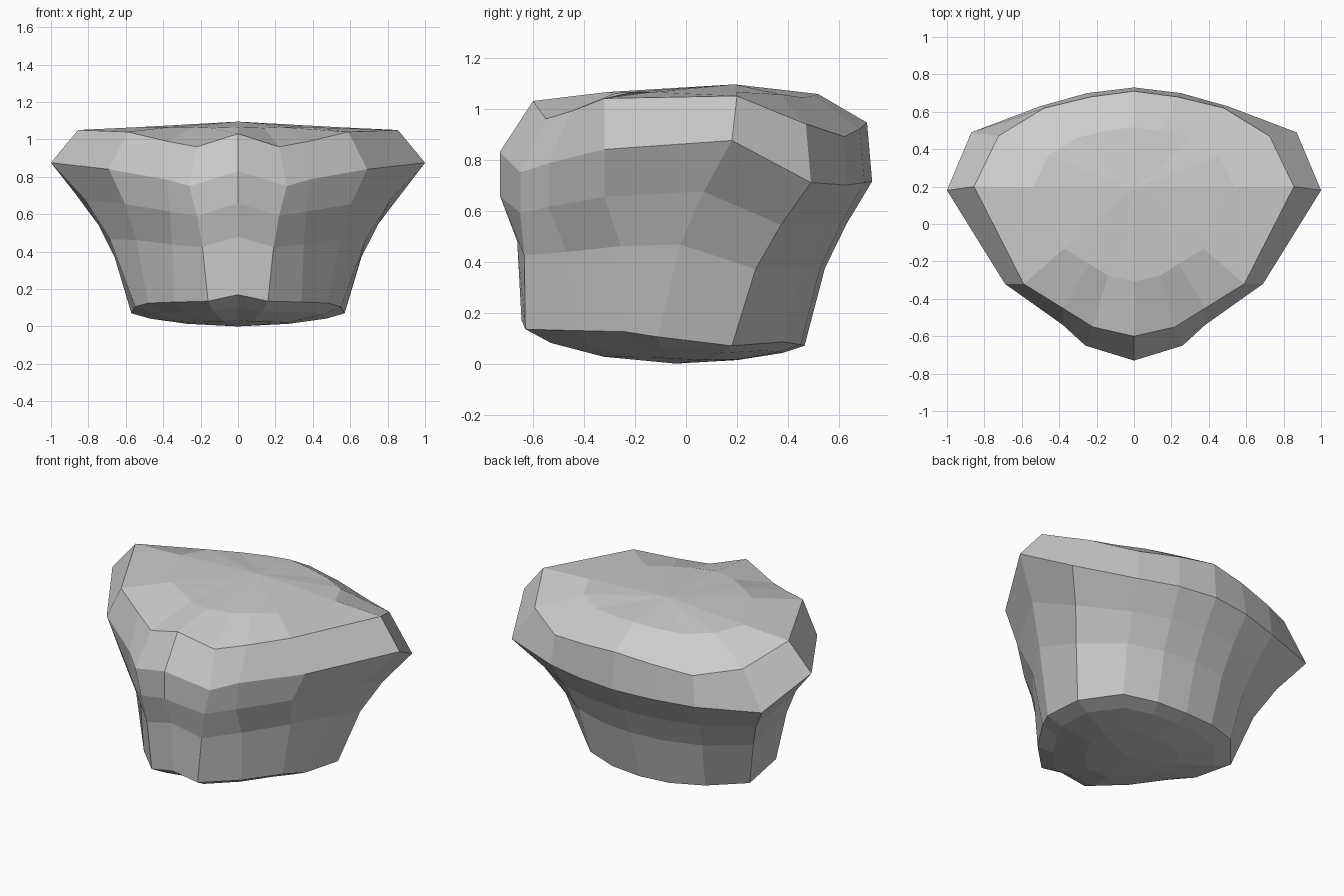
import bpy
import bmesh
from mathutils import Vector

default_cube = bpy.data.objects.get("Cube")
if default_cube:
    bpy.data.objects.remove(default_cube, do_unlink=True)


def make_material(name, value):
    material = bpy.data.materials.new(name)
    material.use_nodes = True
    colour = (value, value, value, 1)
    material.diffuse_color = colour
    material.node_tree.nodes["Principled BSDF"].inputs["Base Color"].default_value = colour
    return material


def cross_section(points):
    """Half outline, from the front centre round the left side to the back centre."""
    return [Vector(point) for point in points]


def full_outline(half):
    """Complete a half outline by mirroring its inner points across x."""
    mirrored = [Vector((-p.x, p.y, p.z)) for p in reversed(half[1:-1])]
    return half + mirrored


def blend_down(upper, lower, across, front_depth, back_depth, down):
    """Section between the shoulder and the base; the front holds its bulge longer."""
    section = []
    for high, low in zip(upper, lower):
        depth = front_depth if high.y < 0 else back_depth
        section.append(Vector((
            high.x + (low.x - high.x) * across,
            high.y + (low.y - high.y) * depth,
            high.z + (low.z - high.z) * down)))
    return section


def blend_in(section, centre, inward, rise, ceiling):
    """Section drawn towards a centre point, with its own rate of rise."""
    result = []
    for point in section:
        new_point = point.lerp(centre, inward)
        new_point.z = min(point.z + (centre.z - point.z) * rise, ceiling)
        result.append(new_point)
    return result


def loft(name, sections, top_centre, bottom_centre, material):
    """Skin closed sections from top to bottom and close both ends with fans."""
    bm = bmesh.new()
    rings = [[bm.verts.new(p) for p in full_outline(half)] for half in sections]
    count = len(rings[0])
    for upper, lower in zip(rings, rings[1:]):
        for i in range(count):
            j = (i + 1) % count
            bm.faces.new((upper[i], lower[i], lower[j], upper[j]))
    for ring, centre in ((rings[0], top_centre), (rings[-1], bottom_centre)):
        tip = bm.verts.new(centre)
        for i in range(count):
            bm.faces.new((ring[i], ring[(i + 1) % count], tip))
    bmesh.ops.recalc_face_normals(bm, faces=bm.faces)
    mesh = bpy.data.meshes.new(name)
    bm.to_mesh(mesh)
    bm.free()
    mesh.materials.append(material)
    obj = bpy.data.objects.new(name, mesh)
    bpy.context.collection.objects.link(obj)
    return obj


# Upper rim, dipping either side of the front ridge and along the back
rim = cross_section([
    (0, -.6, 1.03), (.22, -.55, .96), (.38, -.45, .99),
    (.59, -.32, 1.04), (.855, .2, 1.05), (.725, .47, .94),
    (.48, .62, .89), (.23, .68, .92), (0, .71, .945)])

# Widest outline, at the shoulder
shoulder = cross_section([
    (0, -.73, .83), (.26, -.65, .75), (.38, -.54, .785),
    (.69, -.32, .84), (1, .18, .875), (.87, .49, .71),
    (.5, .63, .7), (.25, .7, .71), (0, .73, .715)])

# Lower edge
base = cross_section([
    (0, -.645, .17), (.16, -.63, .135), (.34, -.45, .13),
    (.48, -.24, .125), (.55, -.11, .105), (.57, .18, .07),
    (.4, .38, .085), (.2, .45, .075), (0, .465, .07)])

top_centre = Vector((0, .19, 1.095))
bottom_centre = Vector((0, -.04, 0))

# Domed cap, tapering walls and shallow rounded underside
sections = [
    blend_in(rim, top_centre, .37, .75, 1.065),
    rim,
    shoulder,
    blend_down(shoulder, base, .41, 0, .38, .26),
    blend_down(shoulder, base, .7, .8, .7, .53),
    base,
    blend_in(base, bottom_centre, .17, .4, 1),
    blend_in(base, bottom_centre, .52, .8, 1),
]

grey = make_material("plain grey", .6)
loft("faceted_body", sections, top_centre, bottom_centre, grey)
